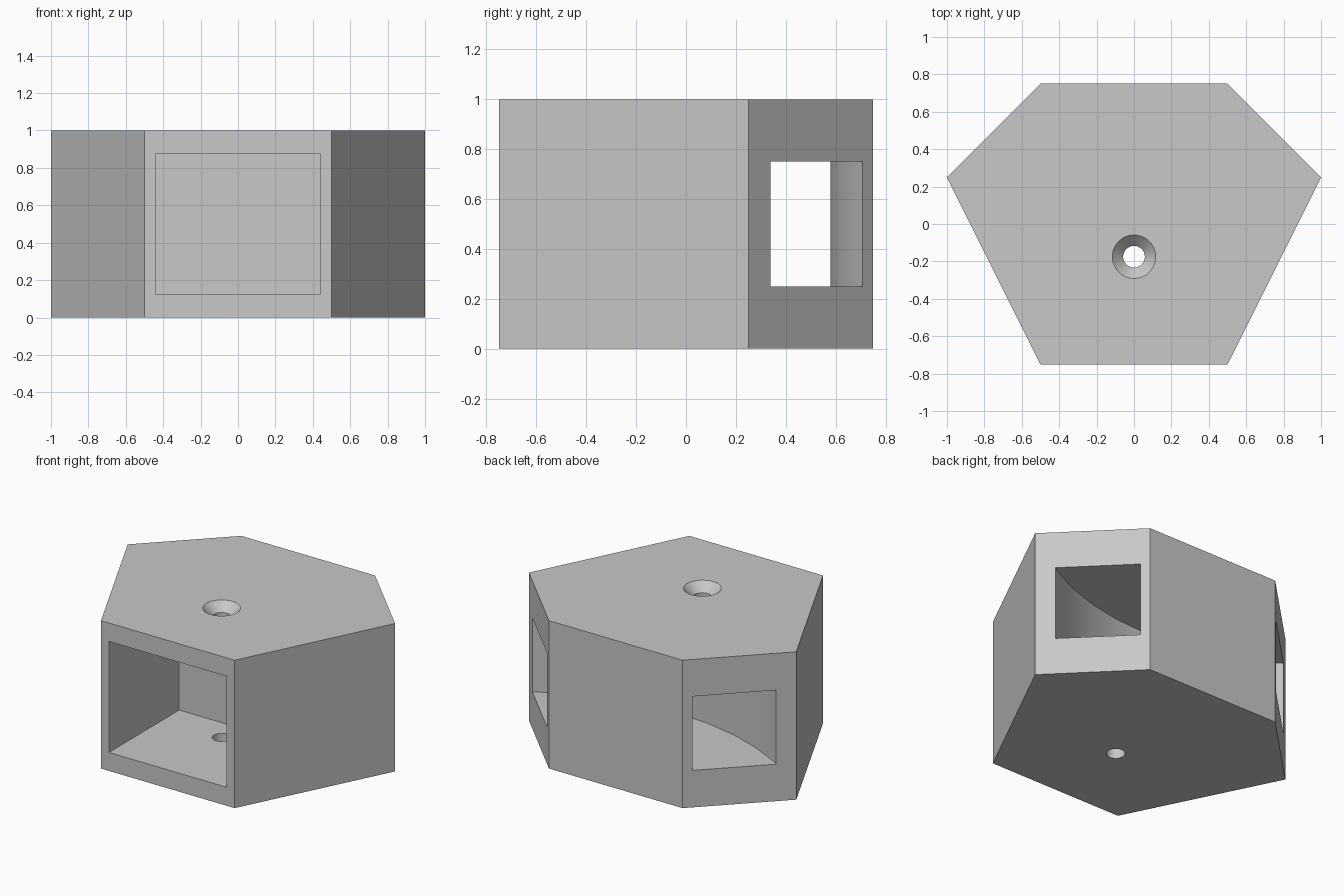
import bpy, bmesh, math

cube = bpy.data.objects.get("Cube")
if cube:
    bpy.data.objects.remove(cube, do_unlink=True)

grey = bpy.data.materials.new("light grey")
grey.use_nodes = True
colour = (0.578, 0.578, 0.578, 1)
grey.diffuse_color = colour
grey.node_tree.nodes["Principled BSDF"].inputs["Base Color"].default_value = colour


def loft(name, rings):
    """Closed solid through a stack of (x, y, z) rings with equal point counts."""
    bm = bmesh.new()
    loops = [[bm.verts.new(p) for p in ring] for ring in rings]
    n = len(loops[0])
    for low, high in zip(loops, loops[1:]):
        for i in range(n):
            j = (i + 1) % n
            bm.faces.new((low[i], low[j], high[j], high[i]))
    bm.faces.new(loops[0][::-1])
    bm.faces.new(loops[-1])
    bmesh.ops.recalc_face_normals(bm, faces=bm.faces)
    mesh = bpy.data.meshes.new(name)
    bm.to_mesh(mesh)
    bm.free()
    mesh.materials.append(grey)
    obj = bpy.data.objects.new(name, mesh)
    bpy.context.collection.objects.link(obj)
    return obj


def prism(name, outline, z0, z1):
    return loft(name, [[(x, y, z) for x, y in outline] for z in (z0, z1)])


def arc(radius, cy, steps=12, half=math.radians(45)):
    angles = [half * (2 * i / steps - 1) for i in range(steps + 1)]
    return [(radius * math.sin(a), cy - radius * math.cos(a)) for a in angles]


def circle(radius, y, z, sides=48):
    return [(radius * math.cos(math.tau * i / sides),
             y + radius * math.sin(math.tau * i / sides), z) for i in range(sides)]


# Six-sided block
half = [(0.5, -0.75), (1, 0.25), (0.5, 0.75)]
body = prism("hexagonal_block", half + [(-x, y) for x, y in reversed(half)], 0, 1)

# Front pocket
pocket = prism("pocket_cutter",
               [(-0.44, -1), (0.44, -1), (0.44, 0), (-0.44, 0)], 0.125, 0.875)

# Curved tunnel joining the two rear side faces
tunnel = prism("tunnel_cutter", arc(1.75, 1.83) + arc(1.25, 1.83)[::-1], 0.25, 0.75)

# Countersunk screw hole through top and floor
hole = loft("screw_hole_cutter",
            [circle(r, -0.175, z) for r, z in
             ((0.058, -0.1), (0.058, 0.942), (0.174, 1.058))])

bpy.context.view_layer.objects.active = body
for cutter in (pocket, tunnel, hole):
    cutter.hide_render = True
    mod = body.modifiers.new(cutter.name, 'BOOLEAN')
    mod.operation = 'DIFFERENCE'
    mod.solver = 'EXACT'
    mod.object = cutter
    bpy.ops.object.modifier_apply(modifier=mod.name)
    bpy.data.objects.remove(cutter, do_unlink=True)

# Smooth the round walls, keep corners sharp
bpy.ops.object.select_all(action='DESELECT')
body.select_set(True)
bpy.ops.object.shade_smooth_by_angle(angle=math.radians(25))
